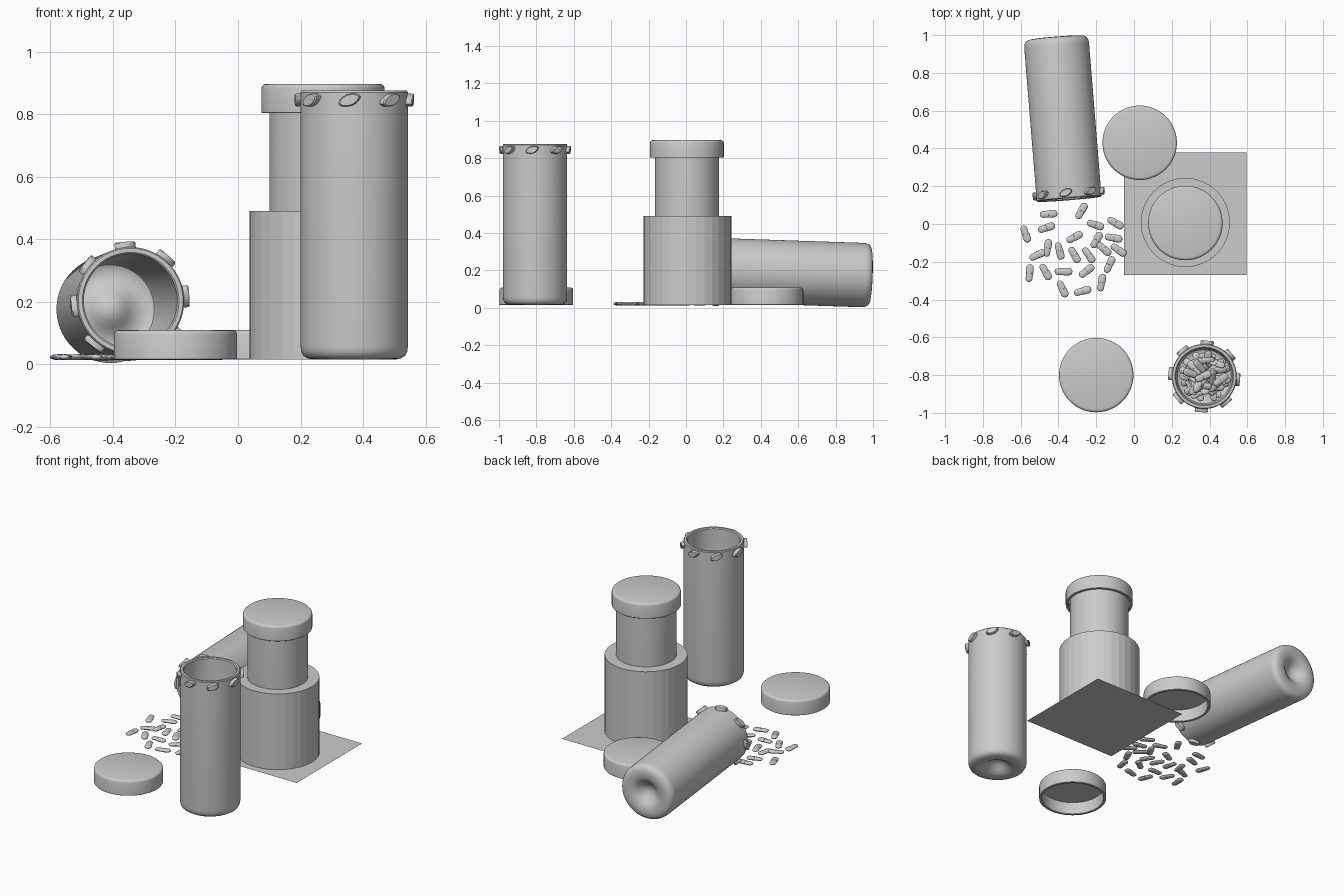
import bpy, bmesh, random
from math import sin, cos, pi, radians, sqrt
from mathutils import Matrix, Vector, Euler

if "Cube" in bpy.data.objects:
    bpy.data.objects.remove(bpy.data.objects["Cube"])

random.seed(7)


def add_object(name, mesh, matrix=Matrix()):
    obj = bpy.data.objects.new(name, mesh)
    bpy.context.collection.objects.link(obj)
    obj.matrix_world = matrix
    return obj


def smooth(obj, angle=35):
    bpy.ops.object.select_all(action='DESELECT')
    obj.select_set(True)
    bpy.context.view_layer.objects.active = obj
    bpy.ops.object.shade_smooth_by_angle(angle=radians(angle))


def lathe(bm, profile, sides, closed=False):
    """Revolve (radius, height) points about z."""
    rings = [[bm.verts.new((r * cos(2 * pi * i / sides), r * sin(2 * pi * i / sides), z))
              for i in range(sides)] for r, z in profile]
    pairs = list(zip(rings, rings[1:]))
    if closed:
        pairs.append((rings[-1], rings[0]))
    for a, b in pairs:
        for i in range(sides):
            j = (i + 1) % sides
            bm.faces.new((a[i], a[j], b[j], b[i]))
    bmesh.ops.remove_doubles(bm, verts=bm.verts, dist=1e-5)


def finish(bm, name):
    bmesh.ops.recalc_face_normals(bm, faces=bm.faces)
    mesh = bpy.data.meshes.new(name)
    bm.to_mesh(mesh)
    bm.free()
    return mesh


def add_thread_lug(bm, angle):
    """Leaf-shaped slanted lug on the outside of the bottle neck."""
    n, tilt = 16, radians(20)
    rings = []
    for rad, s in ((0.160, 1.0), (0.186, 1.0), (0.190, 0.86)):
        ring = []
        for i in range(n):
            a = 2 * pi * i / n
            u = 0.037 * cos(a) * s
            v = 0.019 * sin(a) * abs(sin(a)) ** 0.3 * s
            t, h = u * cos(tilt) - v * sin(tilt), u * sin(tilt) + v * cos(tilt)
            ring.append(bm.verts.new((rad * cos(angle) - t * sin(angle),
                                      rad * sin(angle) + t * cos(angle), 0.83 + h)))
        rings.append(ring)
    for a, b in zip(rings, rings[1:]):
        for i in range(n):
            j = (i + 1) % n
            bm.faces.new((a[i], a[j], b[j], b[i]))
    bm.faces.new(rings[0][::-1])
    bm.faces.new(rings[-1])


# Bottle: thin-walled tube with a dimpled base and eight lugs at the mouth
bm = bmesh.new()
lathe(bm, [(0, .055), (.02, .052), (.04, .042), (.06, .024), (.08, .009), (.10, .002), (.125, 0),
           (.148, .003), (.163, .012), (.170, .027), (.172, .045), (.172, .855), (.168, .86),
           (.155, .86), (.150, .855), (.150, .05), (.143, .032), (.125, .022), (.10, .024),
           (.08, .031), (.06, .046), (.04, .064), (.02, .074), (0, .077)], 64)
for k in range(8):
    add_thread_lug(bm, radians(-5 + 45 * k))
bottle_mesh = finish(bm, "bottle")

# Bottle positions: capped, standing open, tipped over
axis = (Vector((-0.343, 0.127, 0.203)) - Vector((-0.413, 0.988, 0.174))).normalized()
x_axis = (Vector((1, 0, 0)) - axis * axis.x).normalized()
y_axis = axis.cross(x_axis)
tipped = Matrix((x_axis, y_axis, axis)).transposed().to_4x4() @ Matrix.Rotation(radians(10), 4, 'Z')
tipped.translation = (-0.413, 0.988, 0.174)
smooth(add_object("capped_bottle", bottle_mesh, Matrix.Translation((0.272, 0.005, 0.015))))
add_object("open_bottle", bottle_mesh, Matrix.Translation((0.372, -0.807, 0.015)))
add_object("tipped_bottle", bottle_mesh, tipped)

# Caps: shallow hollow lids
bm = bmesh.new()
lathe(bm, [(0, .078), (.181, .078), (.181, .002), (.183, 0), (.195, 0), (.197, .002), (.197, .080),
           (.195, .087), (.190, .092), (.183, .094), (0, .094)], 64)
cap_mesh = finish(bm, "cap")
for name, loc in (("cap_on_bottle", (0.272, 0.005, 0.803)),
                  ("loose_cap_back", (0.03, 0.43, 0.015)),
                  ("loose_cap_front", (-0.20, -0.80, 0.015))):
    cap = add_object(name, cap_mesh, Matrix.Translation(loc))
smooth(cap)

# Label sleeve: flat-shaded cylinder around the capped bottle
bm = bmesh.new()
bmesh.ops.create_cone(bm, cap_ends=True, segments=32, radius1=0.236, radius2=0.236, depth=0.475)
add_object("label_sleeve", finish(bm, "label_sleeve"), Matrix.Translation((0.272, 0.008, 0.2525)))

# Square sheet under the capped bottle
bm = bmesh.new()
bmesh.ops.create_grid(bm, x_segments=1, y_segments=1, size=0.324)
add_object("base_sheet", finish(bm, "base_sheet"), Matrix.Translation((0.272, 0.055, 0.0145)))

# Pill: flattened two-part capsule, one half slightly wider
bm = bmesh.new()
profile = []
for i in range(6):
    a = pi / 2 * i / 5
    profile.append((0.018 * sin(a), -0.029 - 0.018 * cos(a)))
profile += [(0.018, 0.0), (0.020, 0.0005)]
for i in range(6):
    a = pi / 2 * i / 5
    profile.append((0.020 * cos(a), 0.028 + 0.019 * sin(a)))
lathe(bm, profile, 16)
bm.transform(Matrix.Diagonal((1, 1, 0.48, 1)) @ Matrix.Rotation(pi / 2, 4, 'Y'))
pill_mesh = finish(bm, "pill")

# Spilled pills: x, y, turn in degrees
spilled = [(-.452, .053, 5), (-.278, .069, 60), (-.463, -.02, 18), (-.574, -.053, -70),
           (-.315, -.07, 28), (-.204, -.005, -18), (-.098, .005, -30), (-.108, -.074, -10),
           (-.082, -.138, -35), (-.198, -.085, 60), (-.240, -.165, -55), (-.160, -.132, -40),
           (-.130, -.215, 65), (-.315, -.164, -60), (-.394, -.143, -75), (-.458, -.127, 80),
           (-.510, -.164, 25), (-.468, -.254, -60), (-.553, -.26, 85), (-.373, -.252, 0),
           (-.251, -.249, 38), (-.378, -.344, -65), (-.272, -.355, 15), (-.172, -.31, 80)]
for x, y, turn in spilled:
    pill = add_object("spilled_pill", pill_mesh,
                      Matrix.Translation((x, y, 0.0225)) @ Matrix.Rotation(radians(turn), 4, 'Z'))
smooth(pill)

# Pill heap inside the open bottle
for i in range(110):
    r, a = 0.098 * sqrt(random.random()), random.uniform(0, 2 * pi)
    loc = (0.372 + r * cos(a), -0.807 + r * sin(a), 0.115 + 0.3 * i / 110)
    rot = Euler((random.uniform(-.6, .6), random.uniform(-.5, .5), random.uniform(0, pi)))
    add_object("heaped_pill", pill_mesh, Matrix.Translation(loc) @ rot.to_matrix().to_4x4())
